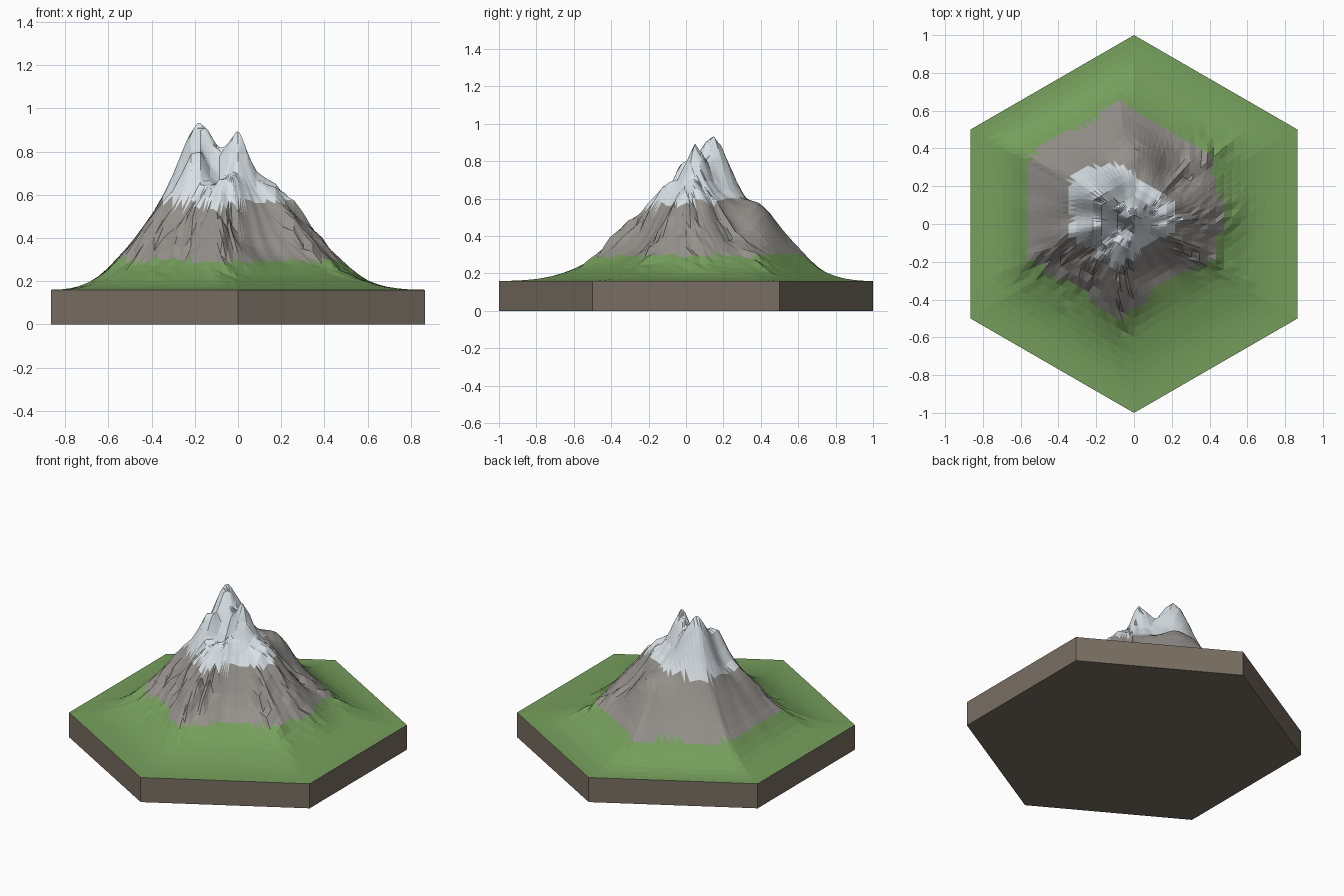
import bpy, bmesh, math
from mathutils import Vector, noise

cube = bpy.data.objects.get("Cube")
if cube:
    bpy.data.objects.remove(cube, do_unlink=True)

BASE = 0.16          # height of the tile's top
RINGS, SEGS = 20, 16  # concentric rings, segments per hexagon side
CORNERS = [Vector((math.cos(a), math.sin(a), 0))
           for a in (math.radians(30 + 60 * i) for i in range(6))]
NORMALS = [Vector((math.cos(a), math.sin(a), 0))
           for a in (math.radians(60 * i) for i in range(6))]


def material(name, rgb):
    mat = bpy.data.materials.new(name)
    mat.use_nodes = True
    mat.diffuse_color = (*rgb, 1)
    bsdf = mat.node_tree.nodes["Principled BSDF"]
    bsdf.inputs["Base Color"].default_value = (*rgb, 1)
    bsdf.inputs["Roughness"].default_value = 0.9
    return mat


def make_object(name, bm, mats):
    mesh = bpy.data.meshes.new(name)
    bm.normal_update()
    bm.to_mesh(mesh)
    bm.free()
    for mat in mats:
        mesh.materials.append(mat)
    obj = bpy.data.objects.new(name, mesh)
    bpy.context.collection.objects.link(obj)
    return obj


def hex_distance(p):
    return max(p.dot(n) for n in NORMALS)


def smooth(t):
    t = min(max(t, 0), 1)
    return t * t * (3 - 2 * t)


# Summits and spurs: x, y, height, width
BUMPS = [(-0.18, 0.14, 0.31, 0.09), (0.0, 0.05, 0.24, 0.05),
         (-0.2, -0.03, 0.13, 0.05), (0.04, 0.4, 0.07, 0.07),
         (-0.03, -0.1, 0.08, 0.06), (0.36, 0.04, 0.08, 0.11),
         (0.16, 0.05, 0.07, 0.07), (-0.08, -0.38, 0.03, 0.08)]
# Gullies worn into the slopes
GULLIES = [(0.2, 0.26, -0.1, 0.08), (-0.28, 0.06, -0.07, 0.05),
           (0.13, -0.2, -0.07, 0.08), (-0.06, 0.31, -0.03, 0.06),
           (-0.09, -0.02, -0.06, 0.04), (0.0, -0.27, -0.04, 0.06)]
# Directions, in degrees, where the rock is most broken
BROKEN = [5, 45, 205, 228, 262, 335]


def height(p):
    body = hex_distance(p - Vector((-0.08, 0.09, 0)))
    h = 0.46 / (1 + (body / 0.4) ** 4.4)
    for x, y, rise, width in BUMPS + GULLIES:
        h += rise * math.exp(-((p.x - x) ** 2 + (p.y - y) ** 2) / (2 * width ** 2))
    # Broad radial ribs, then crags in the broken directions
    slope = smooth(h / 0.25) * smooth(p.length / 0.25)
    spoke = p.normalized() if p.length else p
    h += 0.02 * slope * noise.noise(spoke * 4 + Vector((0, 0, 3 * p.length)))
    angle = math.degrees(math.atan2(p.y, p.x))
    rough = sum(math.exp(-(((angle - b + 180) % 360 - 180) / 11) ** 2) for b in BROKEN)
    h += 0.05 * slope * min(rough, 1) * noise.noise(p * 22)
    fade = smooth((1 - hex_distance(p) / math.cos(math.radians(30))) / 0.38)
    return BASE + max(h, 0) * fade


grass = material("grass green", (0.18, 0.345, 0.107))
rock = material("rock grey", (0.30, 0.285, 0.265))
snow = material("snow white", (0.73, 0.79, 0.83))
soil = material("soil brown", (0.19, 0.158, 0.122))

# Mountain surface: a web of hexagonal rings around the centre
bm = bmesh.new()
count = 6 * SEGS


def terrain_vertex(p):
    return bm.verts.new((p.x, p.y, height(p)))


centre = terrain_vertex(Vector())
rings = []
for k in range(1, RINGS + 1):
    rings.append([terrain_vertex(CORNERS[i // SEGS].lerp(
        CORNERS[(i // SEGS + 1) % 6], i % SEGS / SEGS) * (k / RINGS))
        for i in range(count)])
for i in range(count):
    j = (i + 1) % count
    bm.faces.new((centre, rings[0][i], rings[0][j]))
    for inner, outer in zip(rings, rings[1:]):
        bm.faces.new((inner[i], outer[i], outer[j]))
        bm.faces.new((inner[i], outer[j], inner[j]))

# Grass, rock and snow by height, the snow line rising towards the back
for face in bm.faces:
    mid = face.calc_center_median()
    snow_line = 0.57 + 0.12 * mid.y
    face.material_index = 0 if mid.z < 0.295 else 1 if mid.z < snow_line else 2
make_object("mountain_terrain", bm, [grass, rock, snow])

# Hexagonal soil slab below, open where the terrain covers it
bm = bmesh.new()
low = [bm.verts.new(c) for c in CORNERS]
high = [bm.verts.new(c + Vector((0, 0, BASE))) for c in CORNERS]
bm.faces.new(low[::-1])
for i in range(6):
    j = (i + 1) % 6
    bm.faces.new((low[i], low[j], high[j], high[i]))
make_object("soil_slab", bm, [soil])
